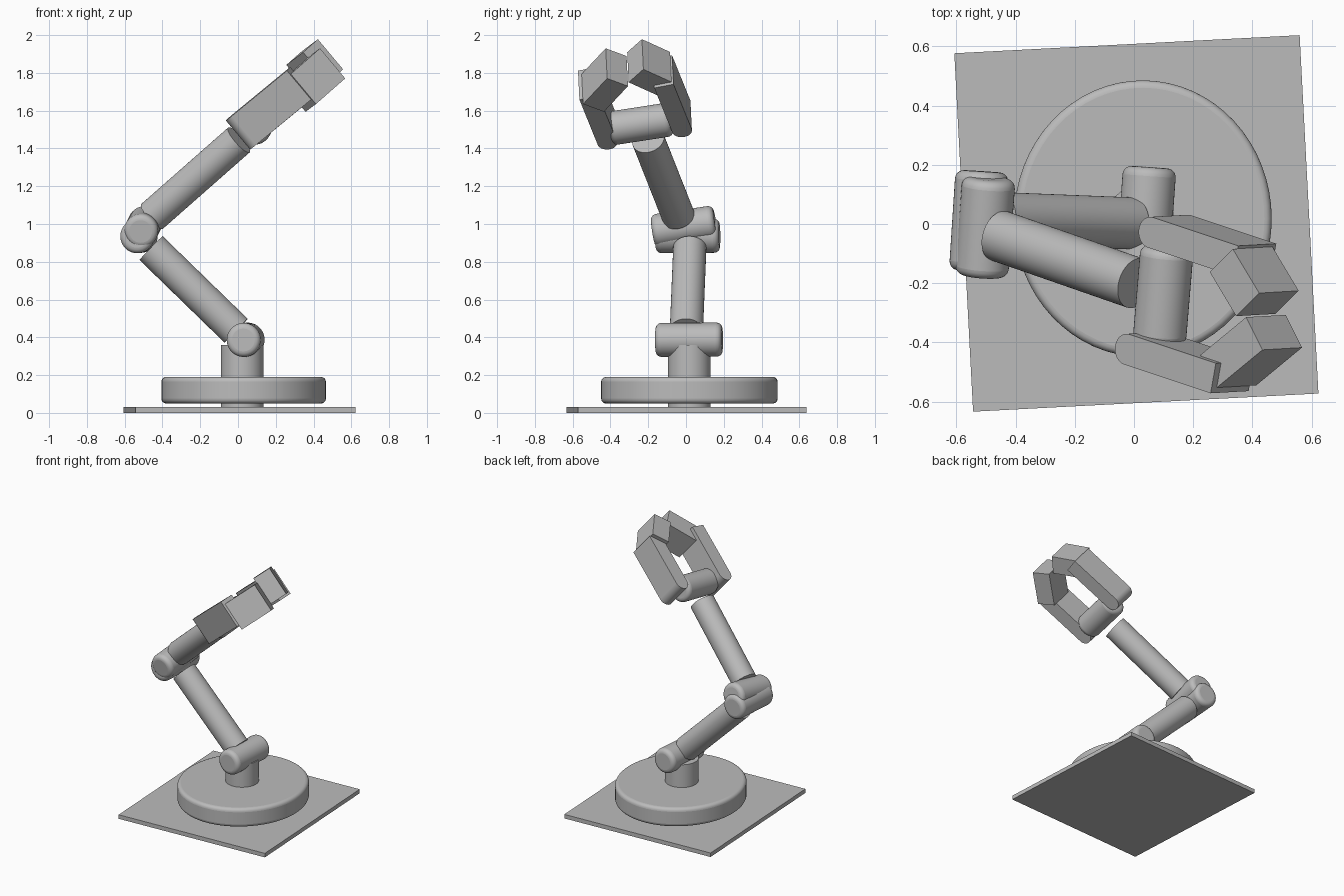
import bpy, math
from mathutils import Vector, Matrix

old = bpy.data.objects.get("Cube")
if old:
    bpy.data.objects.remove(old, do_unlink=True)

# Single plain grey material
grey = bpy.data.materials.new("matte_grey")
grey.use_nodes = True
colour = (0.5, 0.5, 0.5, 1)
grey.diffuse_color = colour
grey.node_tree.nodes["Principled BSDF"].inputs["Base Color"].default_value = colour


def finish(obj, name, bevel=0, smooth=True):
    obj.name = name
    obj.data.name = name
    obj.data.materials.append(grey)
    if smooth:
        bpy.ops.object.shade_smooth_by_angle(angle=math.radians(35))
    if bevel:
        mod = obj.modifiers.new("rounded_edge", 'BEVEL')
        mod.width = bevel
        mod.segments = 5
        mod.limit_method = 'ANGLE'
    return obj


def rod(name, start, end, radius, bevel=0):
    """Cylinder running between two points."""
    a, b = Vector(start), Vector(end)
    bpy.ops.mesh.primitive_cylinder_add(vertices=64, radius=radius, depth=(b - a).length)
    obj = bpy.context.object
    obj.matrix_world = Matrix.Translation((a + b) / 2) @ \
        (b - a).to_track_quat('Z', 'Y').to_matrix().to_4x4()
    return finish(obj, name, bevel)


def box(name, centre, axes, size):
    """Box aligned to three given directions."""
    bpy.ops.mesh.primitive_cube_add(size=1)
    obj = bpy.context.object
    rot = Matrix(axes).transposed().to_4x4()
    obj.data.transform(Matrix.Diagonal((*size, 1)))
    obj.matrix_world = Matrix.Translation(centre) @ rot
    return finish(obj, name, smooth=False)


# Base plate, turntable and pedestal
turn = math.radians(3)
plate_axes = [(math.cos(turn), math.sin(turn), 0),
              (-math.sin(turn), math.cos(turn), 0), (0, 0, 1)]
box("base_plate", Vector((0.008, 0.002, 0.015)), plate_axes, (1.168, 1.212, 0.03))
disc = rod("turntable", (0.03, 0.018, 0.05), (0.03, 0.018, 0.19), 0.45, 0.025)
disc.data.transform(Matrix.Diagonal((0.967, 1.038, 1, 1)))
rod("pedestal", (0.022, 0.018, 0.02), (0.022, 0.018, 0.36), 0.113)

# Joints: rounded cylinders across the arm
JOINT = 0.09
rod("shoulder_joint", (0.053, 0.192, 0.388), (0.028, -0.16, 0.386), JOINT, 0.03)
rod("elbow_joint_lower", (-0.513, 0.178, 0.938), (-0.535, -0.16, 0.935), JOINT, 0.03)
rod("elbow_joint_upper", (-0.49, 0.155, 1.01), (-0.515, -0.175, 0.96), JOINT, 0.03)
rod("wrist_joint", (0.112, -0.078, 1.555), (0.085, -0.402, 1.505), JOINT, 0.03)

# Arm links
rod("lower_arm", (-0.01, 0.002, 0.435), (-0.46, 0.02, 0.8725), 0.088)
rod("upper_arm", (-0.455, -0.04, 1.04), (0.005, -0.2, 1.445), 0.087)

# Gripper: two bent fingers sharing one forward and one width direction
forward = Vector((0.27, -0.09, 0.222)).normalized()
width_dir = Vector((-0.5, -0.08, 0.86))
width_dir = (width_dir - forward * width_dir.dot(forward)).normalized()
side = width_dir.cross(forward)
HALF, THICK = 0.1, 0.105


def finger(label, base, knuckle, tip, inward):
    base, knuckle, tip = Vector(base), Vector(knuckle), Vector(tip)
    # rounded root and flat lower segment
    rod(label + "_finger_root", base - width_dir * HALF, base + width_dir * HALF, THICK / 2)
    length = (knuckle - base).dot(forward)
    box(label + "_finger_segment", base + forward * length / 2,
        [forward, side, width_dir], (length, THICK, 2 * HALF))
    # chunky fingertip bent inward, placed from its outer face
    along = tip - knuckle
    along -= width_dir * along.dot(width_dir)
    reach = along.length
    along.normalize()
    across = width_dir.cross(along)
    depth = 0.13
    box(label + "_fingertip", (knuckle + tip) / 2 + across * inward * depth / 2,
        [along, across, width_dir], (reach, depth, 2 * HALF + 0.008))


finger("right", (0.04, -0.42, 1.505), (0.325, -0.55, 1.74), (0.522, -0.42, 1.825), 1)
finger("left", (0.12, -0.025, 1.57), (0.41, -0.08, 1.82), (0.48, -0.23, 1.91), -1)
